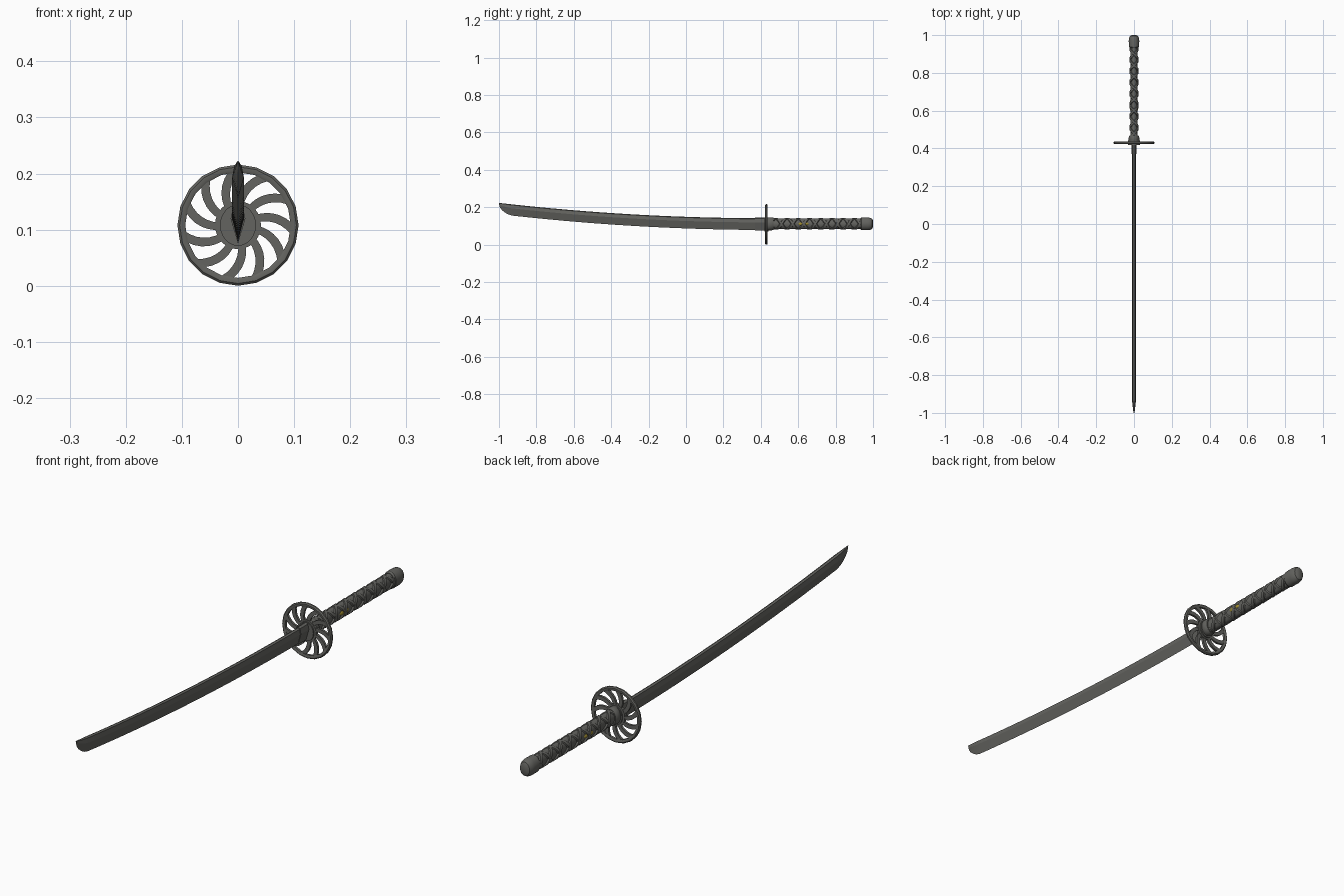
import bpy, bmesh, math
from math import sin, cos, pi

if "Cube" in bpy.data.objects:
    bpy.data.objects.remove(bpy.data.objects["Cube"])


def material(name, rgb):
    m = bpy.data.materials.new(name)
    m.diffuse_color = (*rgb, 1)
    m.use_nodes = True
    m.node_tree.nodes["Principled BSDF"].inputs["Base Color"].default_value = m.diffuse_color
    return m


STEEL = material("dark grey steel", (0.125, 0.125, 0.115))
GOLD = material("old gold", (0.36, 0.27, 0.03))


def finish(name, bm, mat, angle=30):
    bmesh.ops.recalc_face_normals(bm, faces=bm.faces[:])
    me = bpy.data.meshes.new(name)
    bm.to_mesh(me)
    bm.free()
    me.materials.append(mat)
    ob = bpy.data.objects.new(name, me)
    bpy.context.collection.objects.link(ob)
    bpy.ops.object.select_all(action='DESELECT')
    ob.select_set(True)
    bpy.context.view_layer.objects.active = ob
    bpy.ops.object.shade_smooth_by_angle(angle=math.radians(angle))
    return ob


def loft(bm, rings, closed=False):
    """Skin a list of equal-length point rings; cap the ends unless closed."""
    vs = [[bm.verts.new(p) for p in r] for r in rings]
    pairs = list(zip(vs, vs[1:]))
    if closed:
        pairs.append((vs[-1], vs[0]))
    for a, b in pairs:
        for i in range(len(a)):
            j = (i + 1) % len(a)
            bm.faces.new((a[i], a[j], b[j], b[i]))
    if not closed:
        bm.faces.new(vs[0])
        bm.faces.new(vs[-1])


def oval(y, rx, rz, z, n=24):
    return [(rx * cos(2 * pi * i / n), y, z + rz * sin(2 * pi * i / n)) for i in range(n)]


def oval_part(name, stations, z, n=24):
    bm = bmesh.new()
    loft(bm, [oval(y, rx, rz, z, n) for y, rx, rz in stations])
    return finish(name, bm, STEEL)


GUARD_Y, GUARD_Z, GUARD_R = 0.43, 0.108, 0.108
GRIP_Z = 0.111


# Curved blade: blunt spine on top, cutting edge below
def blade_section(y, height, wide=1.0, lift=0.0):
    top = 0.141 + 0.04 * (GUARD_Y - y) ** 2 + lift
    prof = [(0, 0), (0.007, 0.06), (0.0105, 0.36), (0, 1), (-0.0105, 0.36), (-0.007, 0.06)]
    return [(x * wide, y, top - h * height) for x, h in prof]


stations = [(0.43 - 1.36 * i / 20, 0.063 - 0.003 * i / 20, 1.0) for i in range(21)]
stations += [(-0.95, 0.056, 0.85), (-0.968, 0.048, 0.65), (-0.985, 0.036, 0.45),
             (-0.996, 0.022, 0.25), (-1.0, 0.004, 0.1)]
bm = bmesh.new()
loft(bm, [blade_section(*s) for s in stations])
finish("blade", bm, STEEL, 15)

# Blade collar next to the guard
bm = bmesh.new()
loft(bm, [blade_section(y, 0.069, 1.25, 0.003) for y in (0.37, 0.40, 0.43)])
finish("blade_collar", bm, STEEL, 15)

# Guard rim: faceted ring with a chamfered section
bm = bmesh.new()
section = [(0.094, -0.005), (0.098, -0.007), (0.104, -0.007), (GUARD_R, -0.003),
           (GUARD_R, 0.003), (0.104, 0.007), (0.098, 0.007), (0.094, 0.005)]
rings = []
for i in range(20):
    a = 2 * pi * i / 20 + pi / 2
    rings.append([(r * cos(a), GUARD_Y + d, GUARD_Z + r * sin(a)) for r, d in section])
loft(bm, rings, closed=True)
finish("guard_rim", bm, STEEL)

# Swirling guard spokes
bm = bmesh.new()
SPOKES, STEPS = 11, 6
for k in range(SPOKES):
    a0 = 2 * pi * (k + 0.5) / SPOKES + pi / 2 + 0.2
    rings = []
    for i in range(STEPS + 1):
        t = i / STEPS
        r = 0.034 + 0.063 * t
        a = a0 - 0.42 * t ** 1.5
        half = (0.0065 + 0.004 * t) / r
        ring = []
        for s, d in ((-1, -1), (1, -1), (1, 1), (-1, 1)):
            b = a + s * half
            ring.append((r * cos(b), GUARD_Y + d * 0.0045, GUARD_Z + r * sin(b)))
        rings.append(ring)
    loft(bm, rings)
finish("guard_spokes", bm, STEEL)

# Guard hub and the oval washers on both sides
oval_part("guard_hub", [(0.424, 0.041, 0.043), (0.436, 0.041, 0.043)], GUARD_Z)
oval_part("guard_washers", [(0.419, 0.032, 0.037), (0.441, 0.032, 0.037)], GUARD_Z)

# Grip core, front ferrule and rounded pommel
oval_part("grip_core", [(0.44, 0.019, 0.028), (0.96, 0.019, 0.028)], GRIP_Z)
oval_part("ferrule", [(0.438, 0.025, 0.033), (0.443, 0.028, 0.035),
                      (0.458, 0.028, 0.035), (0.468, 0.024, 0.032)], GRIP_Z)
oval_part("pommel", [(0.932, 0.022, 0.030), (0.938, 0.027, 0.034), (0.970, 0.028, 0.034),
                     (0.985, 0.026, 0.032), (0.995, 0.021, 0.027), (1.0, 0.012, 0.017)], GRIP_Z)

# Criss-cross grip wrapping: two bands each way round, crossing every 0.06
bm = bmesh.new()
Y0, Y1, PITCH, CROSS_Y = 0.462, 0.94, 0.12, 0.63
N = 96
for turn in (1, -1):
    for start in (0, pi):
        rings = []
        for i in range(N + 1):
            y = Y0 + (Y1 - Y0) * i / N
            a = start + turn * 2 * pi * (y - CROSS_Y) / PITCH
            # bands ride over and under each other where they cross
            lift = 0.0015 * cos(2 * a) + (0.0006 if turn > 0 else 0)
            ring = []
            for w, h in ((-0.011, -0.001), (-0.007, 0.004), (0.007, 0.004), (0.011, -0.001)):
                e = h + (lift if h > 0 else 0)
                ring.append(((0.019 + e) * cos(a), y + w, GRIP_Z + (0.028 + e) * sin(a)))
            rings.append(ring)
        loft(bm, rings)
finish("grip_wrapping", bm, STEEL, 40)

# Gold grip ornaments tucked under the wrapping on each side
for side, label in ((1, "right"), (-1, "left")):
    bm = bmesh.new()
    bmesh.ops.create_uvsphere(bm, u_segments=12, v_segments=8, radius=1)
    for v in bm.verts:
        x, y, z = v.co
        v.co = (side * 0.019 + x * 0.0045, 0.628 + y * 0.028, GRIP_Z + z * 0.010)
    finish("gold_ornament_" + label, bm, GOLD)
